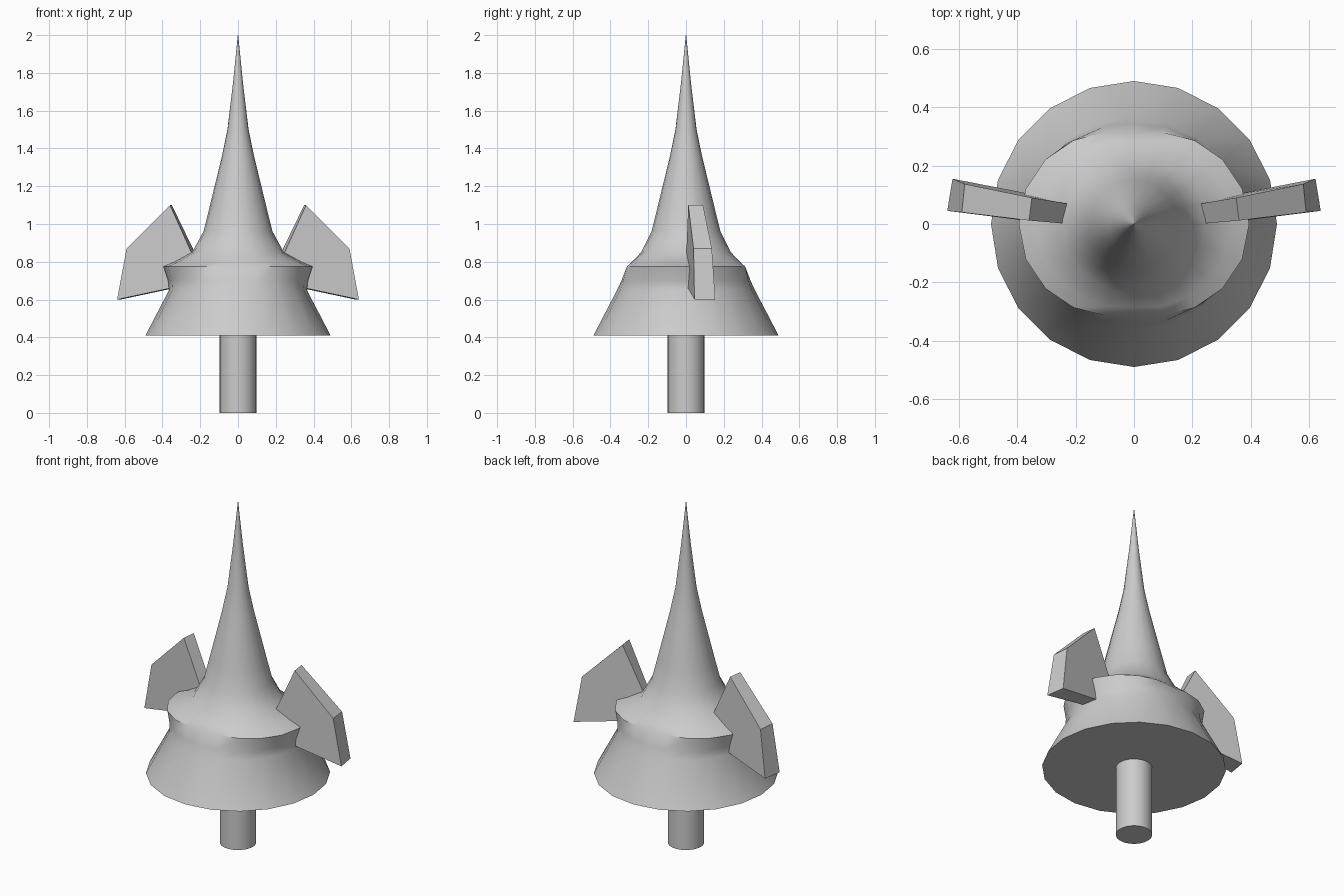
import bpy, bmesh
from math import cos, sin, pi, radians

if "Cube" in bpy.data.objects:
    bpy.data.objects.remove(bpy.data.objects["Cube"])

SIDES = 20


def finish(name, bm, smooth=None):
    bmesh.ops.recalc_face_normals(bm, faces=bm.faces[:])
    mesh = bpy.data.meshes.new(name)
    bm.to_mesh(mesh)
    bm.free()
    obj = bpy.data.objects.new(name, mesh)
    bpy.context.collection.objects.link(obj)
    if smooth:
        bpy.ops.object.select_all(action='DESELECT')
        obj.select_set(True)
        bpy.context.view_layer.objects.active = obj
        bpy.ops.object.shade_smooth_by_angle(angle=radians(smooth))
    return obj


def lathe(name, profile, smooth, sides):
    """Rings of (height, radius, extra radius towards +x and -x)."""
    bm = bmesh.new()
    rings = []
    for z, r, bulge in profile:
        ring = []
        for i in range(sides):
            a = 2 * pi * i / sides
            rad = r + bulge * abs(cos(a)) ** 1.2
            ring.append(bm.verts.new((rad * cos(a), rad * sin(a), z)))
        rings.append(ring)
    for lo, hi in zip(rings, rings[1:]):
        for i in range(sides):
            j = (i + 1) % sides
            bm.faces.new((lo[i], lo[j], hi[j], hi[i]))
    bm.faces.new(rings[0])
    bm.faces.new(rings[-1])
    return finish(name, bm, smooth)


# Flared conical body with swollen shoulders and a needle tip
lathe("cone_body", [
    (0.41, 0.49, 0), (0.65, 0.365, 0), (0.70, 0.342, 0.028),
    (0.775, 0.308, 0.087), (0.80, 0.285, 0.05), (0.85, 0.238, 0.005),
    (0.96, 0.183, 0), (1.08, 0.153, 0), (1.36, 0.085, 0),
    (1.50, 0.056, 0), (1.75, 0.026, 0), (2.0, 0.001, 0)], 40, SIDES)

# Round post under the body
lathe("post", [(0, 0.097, 0), (0.43, 0.097, 0)], 40, 32)

# Side fins: front outline (x, y, z) and matching back outline
front = [(0.36, 0.012, 1.10), (0.59, 0.04, 0.87), (0.64, 0.045, 0.60),
         (0.36, 0.01, 0.66), (0.22, 0.0, 0.79)]
back = [(0.35, 0.09, 1.10), (0.58, 0.137, 0.87), (0.622, 0.155, 0.60),
        (0.34, 0.10, 0.66), (0.20, 0.065, 0.79)]
for side, label in ((1, "right_fin"), (-1, "left_fin")):
    bm = bmesh.new()
    f = [bm.verts.new((side * x, y, z)) for x, y, z in front]
    b = [bm.verts.new((side * x, y, z)) for x, y, z in back]
    bm.faces.new(f)
    bm.faces.new(b)
    for i in range(5):
        j = (i + 1) % 5
        bm.faces.new((f[i], f[j], b[j], b[i]))
    finish(label, bm)
